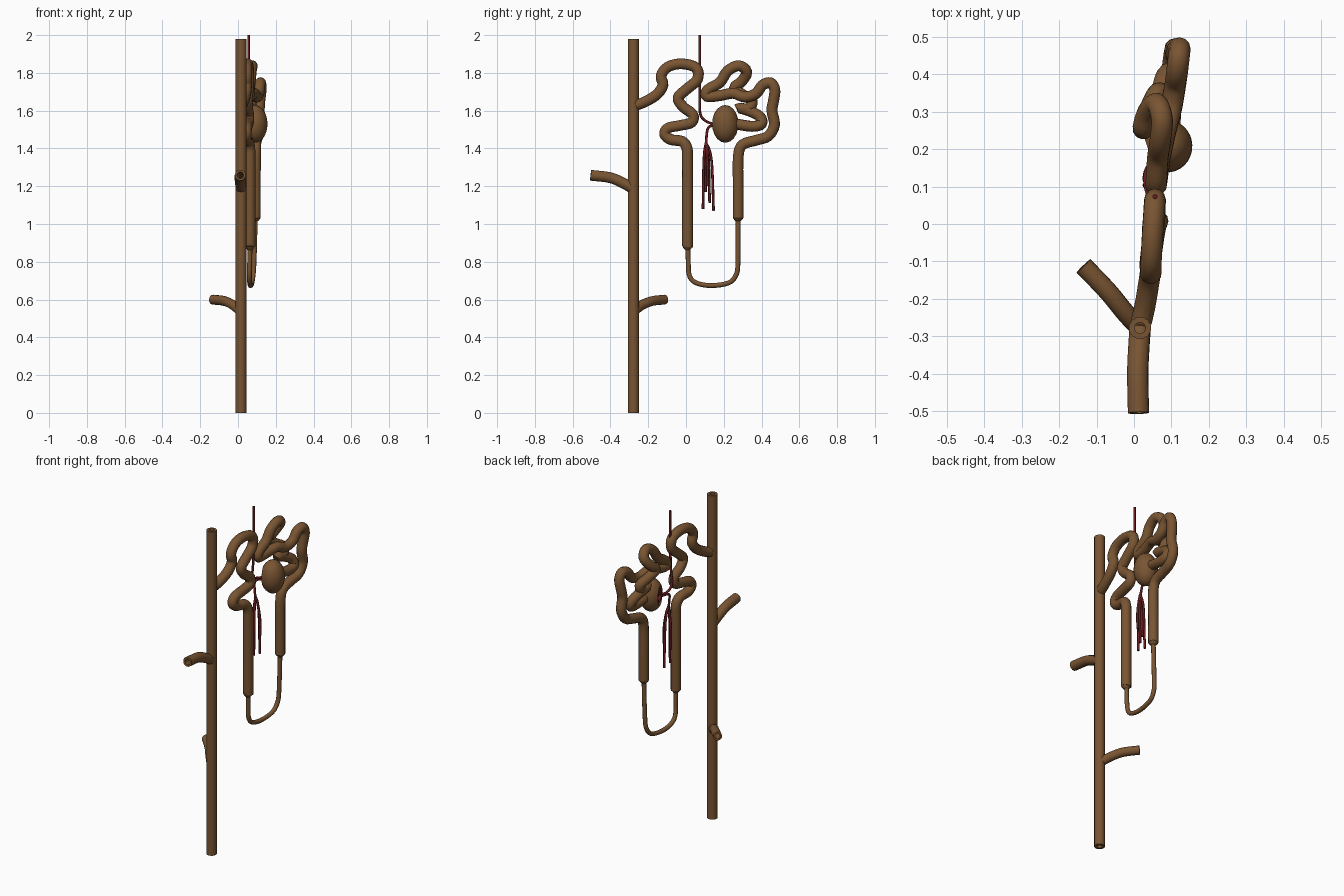
import bpy, bmesh, math
from mathutils import Vector

if "Cube" in bpy.data.objects:
    bpy.data.objects.remove(bpy.data.objects["Cube"])


def material(name, rgb):
    m = bpy.data.materials.new(name)
    m.diffuse_color = (*rgb, 1)
    m.use_nodes = True
    m.node_tree.nodes["Principled BSDF"].inputs["Base Color"].default_value = m.diffuse_color
    return m


BROWN = material("tubule brown", (0.19, 0.09, 0.032))
RED = material("vessel red", (0.13, 0.012, 0.014))


def finish(name, bm, mat, angle=50):
    bmesh.ops.recalc_face_normals(bm, faces=bm.faces)
    me = bpy.data.meshes.new(name)
    bm.to_mesh(me)
    bm.free()
    me.materials.append(mat)
    ob = bpy.data.objects.new(name, me)
    bpy.context.collection.objects.link(ob)
    bpy.ops.object.select_all(action='DESELECT')
    ob.select_set(True)
    bpy.context.view_layer.objects.active = ob
    bpy.ops.object.shade_smooth_by_angle(angle=math.radians(angle))
    return ob


def smooth_path(pts, steps):
    """Catmull-Rom through (x, y, z, radius) points."""
    p = [Vector(q) for q in pts]
    p = [2 * p[0] - p[1]] + p + [2 * p[-1] - p[-2]]
    out = []
    for i in range(1, len(p) - 2):
        a, b, c, d = p[i - 1:i + 3]
        for s in range(steps):
            t = s / steps
            out.append(0.5 * (2 * b + (c - a) * t + (2 * a - 5 * b + 4 * c - d) * t * t
                              + (3 * b - a - 3 * c + d) * t ** 3))
    return out + [p[-2]]


def tube(name, pts, mat, sides=12, steps=4, hollow=0):
    """Sweep a circle along a path; hollow gives the inner radius ratio."""
    path = smooth_path(pts, steps) if steps > 1 else [Vector(q) for q in pts]
    pos = [q.xyz for q in path]
    bm = bmesh.new()
    rings, inner = [], []
    n = None
    for i, c in enumerate(pos):
        t = (pos[min(i + 1, len(pos) - 1)] - pos[max(i - 1, 0)]).normalized()
        if n is None:
            n = t.orthogonal()
        n = (n - t * n.dot(t)).normalized()
        b = t.cross(n)
        for store, k in ((rings, 1), (inner, hollow)):
            if k:
                store.append([bm.verts.new(c + path[i].w * k * (
                    n * math.cos(math.tau * j / sides) + b * math.sin(math.tau * j / sides)))
                    for j in range(sides)])

    def skin(r0, r1):
        for j in range(sides):
            bm.faces.new((r0[j], r0[(j + 1) % sides], r1[(j + 1) % sides], r1[j]))
    for store in (rings, inner):
        for r0, r1 in zip(store, store[1:]):
            skin(r0, r1)
    if hollow:
        skin(rings[0], inner[0])
        skin(rings[-1], inner[-1])
    else:
        bm.faces.new(rings[0])
        bm.faces.new(rings[-1])
    return finish(name, bm, mat)


def at_radius(r, pts):
    return [(*p, r) for p in pts]


# Collecting duct with two cut side branches
R = 0.029
tube("collecting_duct", [(.016, -.278, 0, .03), (.016, -.278, 1.98, .03)], BROWN, 12, 1, .5)
tube("upper_side_branch", at_radius(R, [(.016, -.285, 1.19), (.013, -.33, 1.215),
     (.01, -.40, 1.245), (.012, -.505, 1.258)]), BROWN, hollow=.6)
tube("lower_side_branch", at_radius(.026, [(.012, -.275, .54), (-.025, -.235, .57),
     (-.07, -.18, .592), (-.135, -.112, .6)]), BROWN, hollow=.6)

# Distal convoluted tubule and first thick limb
tube("distal_tubule", at_radius(R, [
    (.02, -.26, 1.63), (.03, -.215, 1.648), (.04, -.155, 1.685), (.045, -.122, 1.735),
    (.045, -.132, 1.785), (.046, -.095, 1.832), (.05, -.02, 1.848), (.055, .055, 1.825),
    (.056, .06, 1.765), (.054, .005, 1.715), (.05, -.042, 1.668), (.05, -.015, 1.62),
    (.056, .036, 1.58), (.055, .03, 1.538), (.05, -.03, 1.522), (.045, -.095, 1.508),
    (.043, -.113, 1.475), (.046, -.08, 1.447), (.055, -.02, 1.437), (.062, .005, 1.4),
    (.063, .008, 1.33), (.063, .008, 1.1), (.063, .008, .9)])
    + [(.063, .008, .882, .027), (.063, .009, .863, .014)], BROWN)

# Thin loop at the bottom
tube("thin_loop", at_radius(.013, [
    (.063, .01, .88), (.062, .012, .8), (.06, .017, .73), (.062, .05, .69), (.066, .13, .674),
    (.074, .225, .688), (.08, .265, .73), (.085, .275, .8), (.092, .276, 1.04)]), BROWN, 10)

# Second thick limb and proximal convoluted tubule up to the capsule
tube("proximal_tubule", [(.092, .276, 1.015, .014), (.092, .276, 1.03, .027)] + at_radius(R, [
    (.092, .276, 1.05), (.092, .276, 1.2), (.093, .277, 1.36), (.094, .3, 1.42), (.097, .37, 1.443),
    (.105, .435, 1.465), (.11, .468, 1.525), (.112, .455, 1.6), (.115, .463, 1.65),
    (.122, .47, 1.71), (.12, .448, 1.747), (.115, .405, 1.735), (.11, .37, 1.69),
    (.1, .31, 1.672), (.085, .25, 1.692), (.07, .18, 1.68), (.06, .11, 1.675),
    (.06, .115, 1.71), (.064, .18, 1.75), (.07, .22, 1.81), (.075, .28, 1.838),
    (.06, .322, 1.805), (.035, .295, 1.755), (.025, .255, 1.72), (.04, .3, 1.685),
    (.065, .35, 1.65), (.07, .33, 1.61), (.065, .28, 1.615), (.07, .33, 1.6),
    (.085, .39, 1.57), (.098, .4, 1.53), (.1, .35, 1.517), (.095, .26, 1.53)]), BROWN)

# Cup-shaped capsule, open toward the vessels
C = Vector((.09, .208, 1.53))
axis = Vector((-1, -.35, 0)).normalized()
turn = Vector((0, 0, 1)).rotation_difference(axis).to_matrix()
bm = bmesh.new()
rings = []
for k, size in ((0, 1), (1, .82)):
    for i in range(12):
        a = math.radians(4 + i * 12.5)
        if k:
            a = math.radians(4 + (11 - i) * 12.5)
        ring = []
        for j in range(20):
            b = math.tau * j / 20
            d = turn @ Vector((math.sin(a) * math.cos(b), math.sin(a) * math.sin(b), -math.cos(a)))
            ring.append(bm.verts.new(C + size * Vector((d.x * .066, d.y * .07, d.z * .1))))
        rings.append(ring)
for r0, r1 in zip(rings, rings[1:]):
    for j in range(20):
        bm.faces.new((r0[j], r0[(j + 1) % 20], r1[(j + 1) % 20], r1[j]))
bm.faces.new(rings[0])
bm.faces.new(rings[-1])
finish("capsule", bm, BROWN)

# Capillary knot inside the capsule
knot = []
for i in range(49):
    t = math.tau * i / 48
    w = Vector((math.cos(3 * t) * math.cos(5 * t), math.sin(3 * t) * math.cos(5 * t), math.sin(5 * t)))
    knot.append((C.x - .012 + w.x * .036, C.y - .006 + w.y * .04, C.z + w.z * .055, .01))
tube("capillary_knot", knot, RED, 8, 3)

# Incoming and outgoing arterioles
V = .007
tube("incoming_arteriole", at_radius(V, [
    (.056, .073, 2), (.056, .073, 1.8), (.05, .073, 1.63), (.04, .078, 1.575), (.032, .105, 1.545),
    (.035, .145, 1.53), (.06, .18, 1.53)]), RED, 8)
tube("outgoing_arteriole", at_radius(V, [
    (.06, .18, 1.51), (.035, .145, 1.52), (.03, .12, 1.512), (.035, .11, 1.48),
    (.045, .106, 1.41)]), RED, 8)

# Hanging capillary branches
for i, (x, y, z) in enumerate([(.045, .09, 1.08), (.03, .103, 1.17), (.06, .125, 1.11),
                               (.045, .146, 1.07), (.07, .115, 1.2)]):
    tube(f"capillary_branch_{i + 1}", at_radius(V, [
        (.045, .106, 1.43), (.045 + (x - .045) * .5, .106 + (y - .106) * .5, 1.385),
        (x, .106 + (y - .106) * .8, 1.3), (x, y, z)]), RED, 8)
